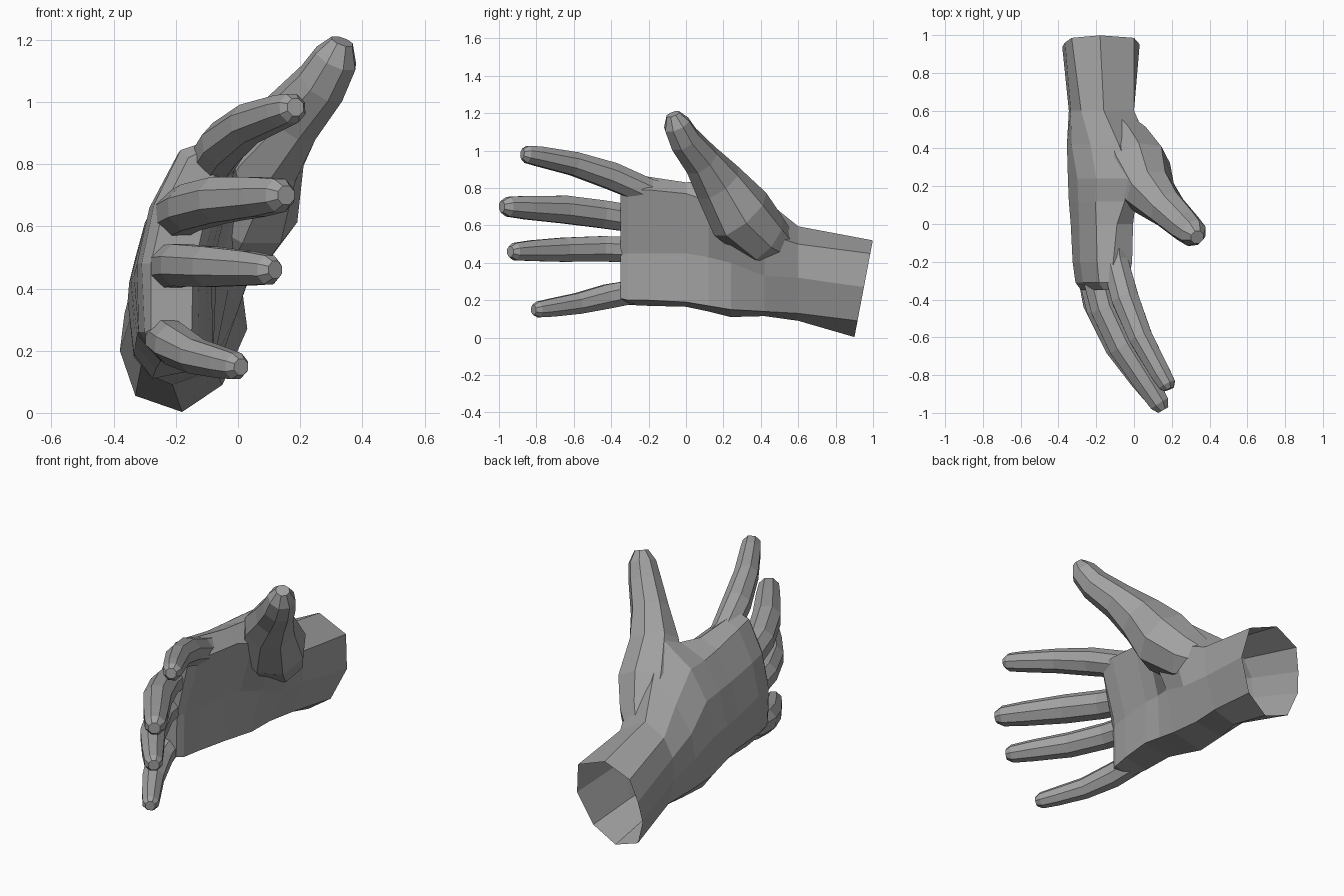
import bpy, bmesh
from math import cos, sin, pi
from mathutils import Vector

# Mid grey for the whole hand
grey = bpy.data.materials.new("grey")
grey.diffuse_color = (0.36, 0.36, 0.36, 1)


def loft(name, rings, cap_start=True):
    """Skin a list of equal-length point rings into one flat-shaded object."""
    bm = bmesh.new()
    vr = [[bm.verts.new(p) for p in ring] for ring in rings]
    n = len(vr[0])
    for a, b in zip(vr, vr[1:]):
        for i in range(n):
            j = (i + 1) % n
            bm.faces.new((a[i], a[j], b[j], b[i]))
    if cap_start:
        bm.faces.new(vr[0])
    bm.faces.new(vr[-1])
    bmesh.ops.recalc_face_normals(bm, faces=bm.faces)
    me = bpy.data.meshes.new(name)
    bm.to_mesh(me)
    bm.free()
    me.materials.append(grey)
    ob = bpy.data.objects.new(name, me)
    bpy.context.collection.objects.link(ob)
    return ob


def digit(name, path, sides=8):
    """Tapered tube along (x, y, z, radius) stations."""
    pts = [Vector(p[:3]) for p in path]
    rings = []
    for k, p in enumerate(pts):
        t = (pts[min(k + 1, len(pts) - 1)] - pts[max(k - 1, 0)]).normalized()
        side = t.cross(Vector((0, 0, 1))).normalized()
        up = side.cross(t)
        r = path[k][3]
        rings.append([p + r * (cos(a) * side + sin(a) * up)
                      for a in (2 * pi * (i + 0.5) / sides for i in range(sides))])
    return loft(name, rings)


# Palm and wrist: (y, slant, cross-section as x, z from the top over the back of the hand)
wrist = [
    (0.90, 0.19, [(-.18, .52), (-.33, .45), (-.365, .32), (-.38, .20), (-.33, .055),
                  (-.18, .003), (-.05, .09), (.03, .27), (0, .45)]),
    (0.60, 0, [(-.16, .595), (-.28, .53), (-.335, .43), (-.345, .31), (-.31, .16),
               (-.21, .09), (-.07, .13), (-.01, .32), (0, .50)]),
    (0.42, 0, [(-.08, .74), (-.23, .64), (-.33, .50), (-.355, .36), (-.335, .18),
               (-.27, .115), (-.09, .14), (0, .33), (.08, .56)]),
    (0.24, 0, [(-.01, .90), (-.20, .77), (-.30, .61), (-.35, .42), (-.335, .19),
               (-.275, .11), (-.08, .15), (-.03, .40), (.10, .63)]),
]
palm = [
    (0.12, 0, [(-.05, .84), (-.205, .775), (-.295, .62), (-.345, .43), (-.33, .22),
               (-.265, .14), (-.08, .17), (-.07, .43), (.01, .73)]),
    (0.00, 0, [(-.09, .83), (-.20, .79), (-.29, .63), (-.335, .44), (-.325, .25),
               (-.25, .165), (-.08, .19), (-.085, .45), (-.005, .77)]),
    (-0.20, 0, [(-.11, .86), (-.195, .83), (-.285, .66), (-.325, .48), (-.32, .26),
                (-.25, .17), (-.11, .20), (-.105, .45), (-.01, .79)]),
    (-0.31, 0, [(-.11, .87), (-.185, .845), (-.27, .67), (-.31, .48), (-.30, .26),
                (-.24, .175), (-.13, .20), (-.125, .45), (-.03, .79)]),
    (-0.35, 0, [(-.12, .84), (-.16, .82), (-.24, .66), (-.28, .48), (-.28, .27),
                (-.24, .19), (-.15, .21), (-.145, .45), (-.07, .79)]),
]
# The wrist end stays open
loft("palm_and_wrist",
     [[(x, y + s * z, z) for x, z in ring] for y, s, ring in wrist + palm], cap_start=False)

# Thumb with its broad mound
digit("thumb", [(-.13, .58, .43, .07), (-.045, .42, .53, .15), (.02, .29, .66, .18),
                (.085, .17, .83, .138), (.175, .08, .95, .104), (.27, -.01, 1.06, .088),
                (.315, -.05, 1.14, .075), (.335, -.07, 1.195, .038)])

# Fingers
digit("index_finger", [(-.11, .0, .74, .06), (-.10, -.20, .78, .075), (-.045, -.40, .865, .078),
                       (.035, -.60, .93, .068), (.14, -.79, .97, .057), (.175, -.85, .98, .05),
                       (.185, -.875, .983, .03)])
digit("middle_finger", [(-.20, -.15, .62, .06), (-.20, -.28, .635, .078), (-.155, -.45, .66, .08),
                        (-.06, -.65, .685, .08), (.07, -.85, .695, .068), (.135, -.95, .70, .057),
                        (.155, -.985, .70, .033)])
digit("ring_finger", [(-.24, -.15, .47, .06), (-.225, -.28, .47, .075), (-.185, -.45, .475, .073),
                      (-.09, -.65, .47, .07), (.03, -.82, .465, .06), (.10, -.915, .46, .05),
                      (.12, -.94, .46, .03)])
digit("little_finger", [(-.23, -.15, .27, .06), (-.235, -.28, .245, .068), (-.205, -.42, .22, .07),
                        (-.135, -.58, .182, .06), (-.05, -.72, .16, .052), (-.005, -.79, .15, .045),
                        (.01, -.815, .148, .028)])
